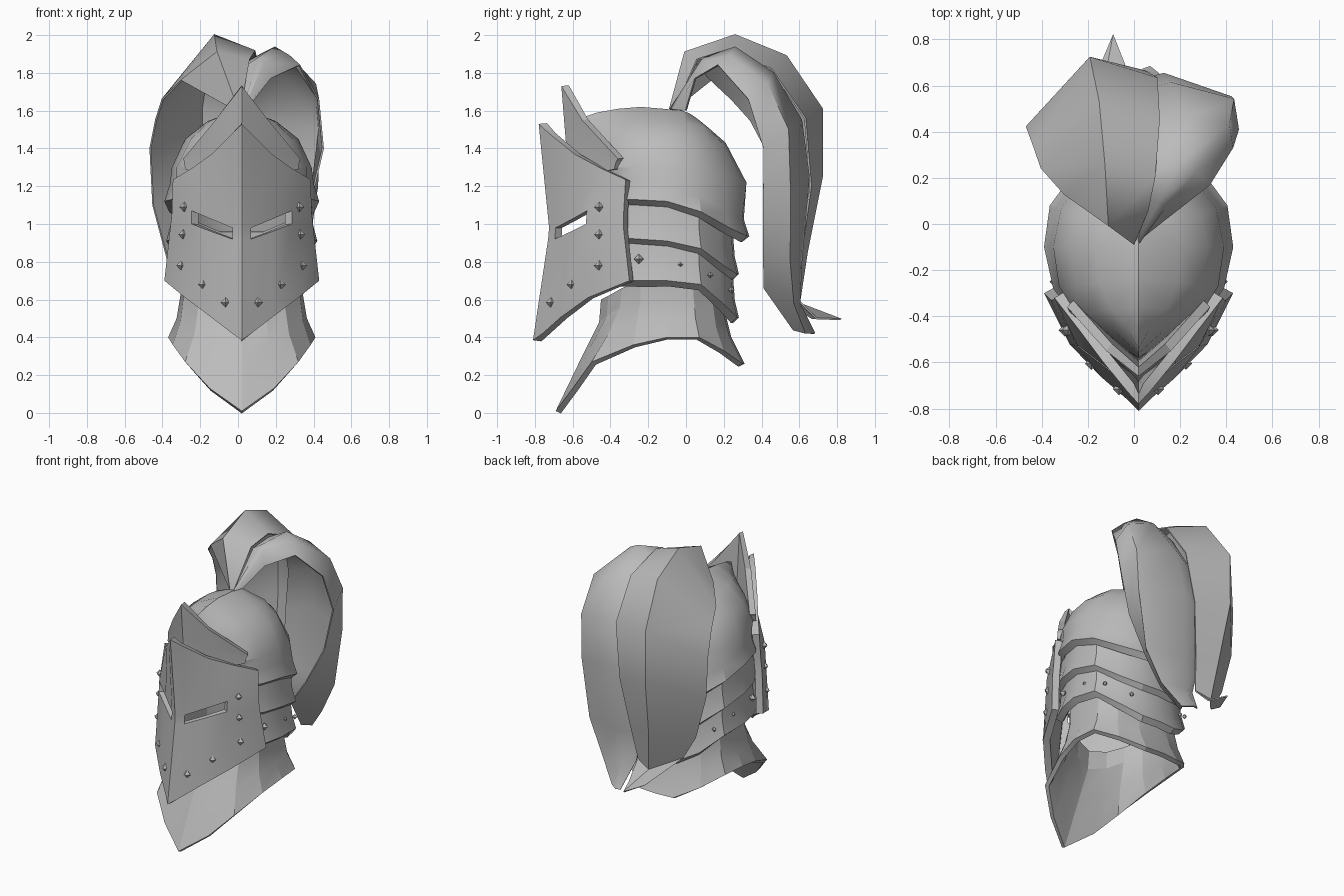
import bpy, bmesh, math
from mathutils import Vector

CX = 0.02  # helmet midline
steel = bpy.data.materials.new("steel_grey")
steel.diffuse_color = (0.5, 0.5, 0.5, 1)


def finish(name, bm, mods, x=0.0, smooth=30):
    """Turn a bmesh into an object, bake its modifiers, shade it."""
    me = bpy.data.meshes.new(name)
    bm.to_mesh(me)
    bm.free()
    ob = bpy.data.objects.new(name, me)
    bpy.context.collection.objects.link(ob)
    ob.location.x = x
    me.materials.append(steel)
    for kind, props in mods:
        m = ob.modifiers.new(kind, kind)
        for k, v in props.items():
            setattr(m, k, v)
    bpy.ops.object.select_all(action='DESELECT')
    ob.select_set(True)
    bpy.context.view_layer.objects.active = ob
    bpy.ops.object.convert(target='MESH')
    if smooth:
        bpy.ops.object.shade_smooth_by_angle(angle=math.radians(smooth))
    return ob


MIRROR = ('MIRROR', {'use_clip': True, 'merge_threshold': 0.002})


def sheet(name, rows, thick, mirror=True, holes=(), offset=-1.0, smooth=30):
    """Loft rows of points (bottom to top, front to back) into a thick plate."""
    bm = bmesh.new()
    g = [[bm.verts.new(p) for p in r] for r in rows]
    for r in range(len(g) - 1):
        for c in range(len(g[0]) - 1):
            if (r, c) not in holes:
                bm.faces.new((g[r][c], g[r][c + 1], g[r + 1][c + 1], g[r + 1][c]))
    mods = [MIRROR] if mirror else []
    mods.append(('SOLIDIFY', {'thickness': thick, 'offset': offset, 'use_even_offset': False}))
    return finish(name, bm, mods, CX if mirror else 0.0, smooth)


def scaled(pts, s, dz=0.0):
    """Shrink a ring towards the helmet axis and lift it."""
    return [(x * s, -.08 + (y + .08) * s, z + dz) for x, y, z in pts]


# Skull dome with a flared lip and a keel along the top
DOME_LIP = [(0, -.58, 1.1), (.14, -.5, 1.1), (.28, -.4, 1.1), (.37, -.28, 1.1), (.41, -.1, 1.09),
            (.385, .08, 1.035), (.275, .23, .95), (.13, .325, .905), (0, .335, .905)]
sheet("dome", [
    scaled(DOME_LIP, .91), scaled(DOME_LIP, 1.0, .03), scaled(DOME_LIP, .93, .12),
    [(0, -.58, 1.3), (.14, -.49, 1.3), (.27, -.39, 1.3), (.345, -.27, 1.3), (.37, -.1, 1.3),
     (.335, .07, 1.28), (.24, .195, 1.25), (.12, .29, 1.23), (0, .32, 1.22)],
    [(0, -.56, 1.47), (.1, -.47, 1.46), (.21, -.38, 1.45), (.27, -.27, 1.45), (.3, -.1, 1.45),
     (.27, .04, 1.44), (.185, .13, 1.43), (.1, .19, 1.43), (0, .21, 1.43)],
    [(0, -.54, 1.54), (.05, -.45, 1.54), (.12, -.37, 1.545), (.17, -.25, 1.545), (.18, -.1, 1.545),
     (.17, 0, 1.535), (.12, .09, 1.515), (.06, .12, 1.505), (0, .13, 1.5)],
    [(0, -.53, 1.57), (0, -.47, 1.59), (0, -.36, 1.61), (0, -.24, 1.62), (0, -.12, 1.61),
     (0, -.02, 1.6), (0, .02, 1.585), (0, .05, 1.565), (0, .07, 1.55)],
], 0.02, smooth=28)

# Overlapping bands with flared lips round the back of the head, open at the face
PLAN = [(.31, -.38), (.37, -.25), (.4, -.1), (.375, .08), (.265, .2), (.13, .27), (0, .28)]
LIPS = [[1.11, 1.11, 1.10, 1.05, .97, .92, .92],
        [.90, .89, .88, .84, .75, .705, .705],
        [.67, .67, .67, .65, .545, .475, .475]]


def ring(zs):
    return [(x, y, z) for (x, y), z in zip(PLAN, zs)]


for name, top, low in (("middle_band", LIPS[0], LIPS[1]), ("lower_band", LIPS[1], LIPS[2])):
    sheet(name, [scaled(ring(low), .91), scaled(ring(low), 1.0, .03), scaled(ring(low), .94, .12),
                 scaled(ring(top), .91, .04)], 0.02, smooth=28)

# Flared neck guard with a pointed bib
sheet("neck_guard", [
    [(0, -.69, .01), (.17, -.6, .13), (.3, -.5, .27), (.365, -.28, .36), (.39, -.1, .40),
     (.375, .07, .40), (.27, .2, .33), (.13, .3, .26), (0, .31, .26)],
    [(0, -.55, .3), (.14, -.5, .36), (.25, -.41, .42), (.325, -.26, .48), (.345, -.1, .5),
     (.33, .05, .5), (.25, .16, .45), (.12, .23, .40), (0, .24, .40)],
    [(0, -.46, .48), (.13, -.42, .51), (.23, -.35, .56), (.31, -.24, .6), (.325, -.1, .62),
     (.31, .04, .62), (.23, .14, .59), (.11, .19, .56), (0, .2, .56)],
    [(0, -.45, .6), (.13, -.41, .62), (.23, -.34, .66), (.31, -.24, .7), (.33, -.1, .73),
     (.31, .04, .73), (.23, .14, .69), (.11, .18, .65), (0, .19, .65)],
], 0.03, smooth=15)

# Pointed visor with an eye slot on each side
sheet("visor", [
    [(0, -.81, .385), (.05, -.76, .42), (.16, -.665, .505), (.3, -.52, .61), (.41, -.30, .70)],
    [(0, -.73, .92), (.05, -.695, .92), (.16, -.61, .96), (.265, -.53, 1.0), (.38, -.33, .97)],
    [(0, -.725, .98), (.05, -.69, .98), (.16, -.605, 1.025), (.265, -.525, 1.07), (.37, -.33, 1.06)],
    [(0, -.78, 1.53), (.05, -.725, 1.48), (.16, -.59, 1.37), (.265, -.45, 1.295), (.365, -.32, 1.235)],
], 0.045, holes={(1, 1), (1, 2)}, smooth=25)

# Second peaked plate behind the visor
sheet("brow_plate", [
    [(0, -.63, 1.27), (.14, -.52, 1.26), (.3, -.38, 1.29)],
    [(0, -.635, 1.42), (.14, -.525, 1.4), (.305, -.37, 1.33)],
    [(0, -.66, 1.73), (.14, -.55, 1.55), (.31, -.36, 1.345)],
], 0.04, smooth=15)

# Faceted rivets on the visor and the lower band
bm = bmesh.new()
RIVETS = [(.305, -.46, 1.09, .026), (.31, -.46, .945, .026), (.32, -.46, .78, .027),
          (.205, -.605, .68, .027), (.085, -.715, .585, .027), (.36, -.25, .815, .026),
          (.366, -.03, .785, .014), (.33, .13, .73, .018), (.2, .24, .65, .018)]
for x, y, z, r in RIVETS:
    new = bmesh.ops.create_uvsphere(bm, u_segments=4, v_segments=2, radius=r)
    bmesh.ops.translate(bm, verts=new["verts"], vec=Vector((x, y, z)))
finish("rivets", bm, [MIRROR], CX, 0)

# Plume: two broad folded ribbons arching up, overlapping and hanging behind
sheet("plume_left", [
    [(-.01, -.07, 1.6), (0, -.085, 1.61), (.01, -.06, 1.6)],
    [(-.3, .13, 1.76), (-.11, -.005, 1.91), (.06, .06, 1.87)],
    [(-.4, .24, 1.66), (-.125, .26, 2.0), (.09, .2, 1.915)],
    [(-.435, .34, 1.55), (-.15, .53, 1.89), (.11, .45, 1.82)],
    [(-.465, .42, 1.4), (-.19, .72, 1.61), (.1, .63, 1.56)],
    [(-.45, .42, 1.1), (-.19, .72, 1.25), (.05, .66, 1.2)],
    [(-.37, .42, .8), (-.16, .64, .85), (0, .61, .85)],
    [(-.28, .43, .64), (-.13, .6, .58), (-.03, .57, .62)],
    [(-.15, .67, .5), (-.09, .82, .495), (-.04, .69, .5)],
], 0.01, mirror=False, offset=0, smooth=50)
sheet("plume_right", [
    [(.02, -.07, 1.6), (.025, -.08, 1.61), (.03, -.06, 1.605), (.04, 0, 1.6)],
    [(.05, .1, 1.84), (.11, .1, 1.88), (.14, .08, 1.86), (.17, .05, 1.77)],
    [(.07, .24, 1.87), (.195, .26, 1.935), (.27, .23, 1.89), (.325, .17, 1.84)],
    [(.05, .44, 1.74), (.23, .46, 1.8), (.41, .43, 1.74), (.425, .33, 1.66)],
    [(.0, .56, 1.5), (.16, .61, 1.55), (.43, .54, 1.5), (.45, .41, 1.4)],
    [(-.05, .6, 1.2), (.13, .65, 1.25), (.42, .55, 1.2), (.38, .41, 1.1)],
    [(-.05, .57, .8), (.09, .61, .8), (.36, .55, .8), (.24, .41, .84)],
    [(-.01, .56, .6), (.07, .6, .58), (.25, .57, .58), (.12, .415, .66)],
    [(.04, .67, .42), (.07, .68, .42), (.13, .63, .42), (.09, .57, .44)],
], 0.01, mirror=False, offset=0, smooth=50)
